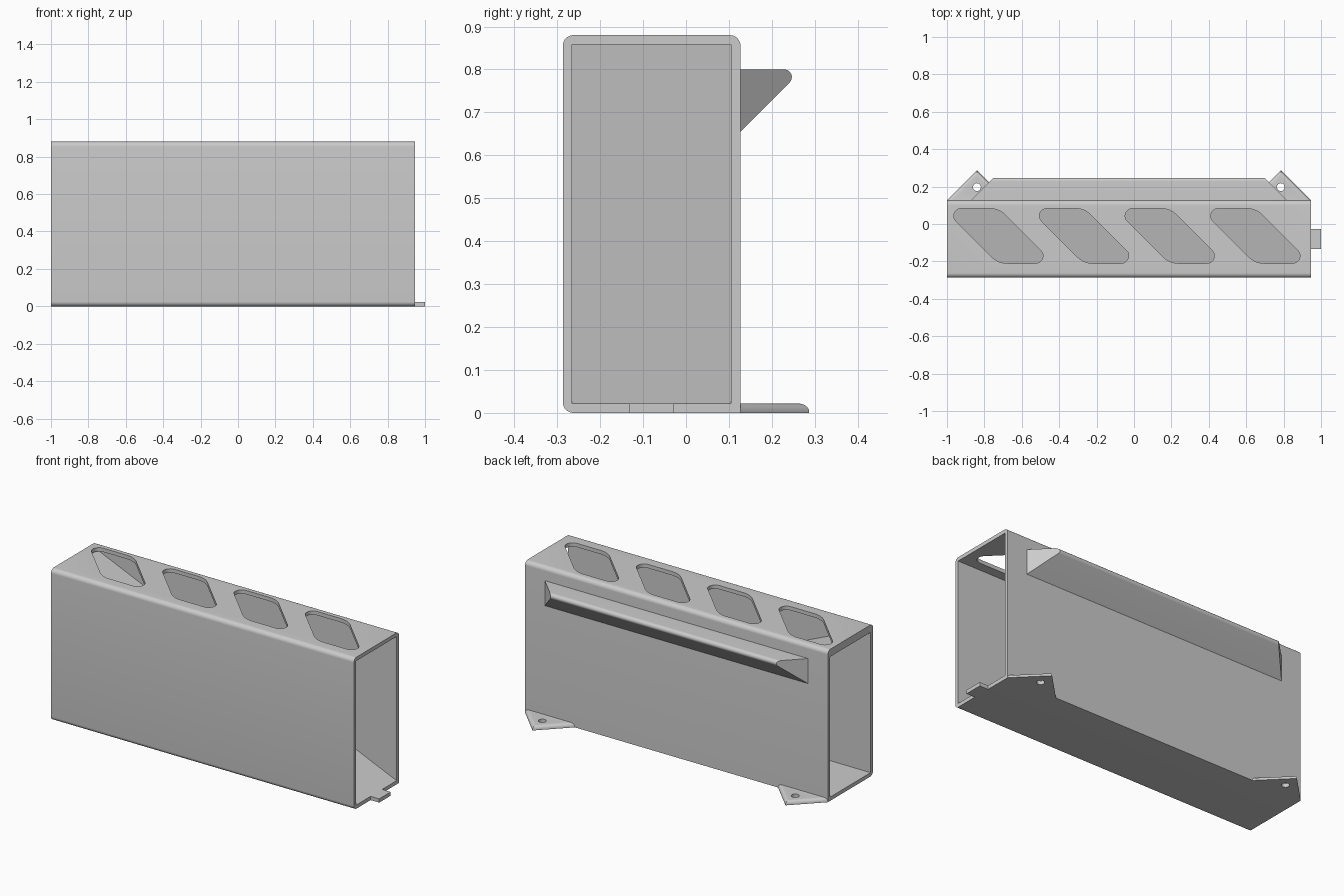
import bpy, bmesh, math
from mathutils import Vector

if "Cube" in bpy.data.objects:
    bpy.data.objects.remove(bpy.data.objects["Cube"], do_unlink=True)

# Material
grey = bpy.data.materials.new("light grey")
grey.use_nodes = True
colour = (0.6, 0.6, 0.6, 1)
grey.diffuse_color = colour
grey.node_tree.nodes["Principled BSDF"].inputs["Base Color"].default_value = colour

# Main dimensions
X0, X1 = -1.0, 0.945
Y0, Y1 = -0.287, 0.127
H, T = 0.88, 0.022
MID = (X0 + X1) / 2


def fillet(corners, steps=8):
    """Round the corners (a, b, radius) of a closed 2D outline."""
    out = []
    for i, (a, b, r) in enumerate(corners):
        p = Vector((a, b))
        if r == 0:
            out.append(p)
            continue
        u = (Vector(corners[i - 1][:2]) - p).normalized()
        v = (Vector(corners[(i + 1) % len(corners)][:2]) - p).normalized()
        half = u.angle(v) / 2
        centre = p + (u + v).normalized() * r / math.sin(half)
        start = p + u * r / math.tan(half) - centre
        end = p + v * r / math.tan(half) - centre
        sweep = math.pi - 2 * half
        for k in range(steps + 1):
            t = k / steps
            out.append(centre + (start * math.sin((1 - t) * sweep)
                                 + end * math.sin(t * sweep)) / math.sin(sweep))
    return out


def prism(name, outline, axis, lo, hi):
    """Extrude a 2D outline along an axis (the outline uses the other two)."""
    place = {"x": lambda p, h: (h, p[0], p[1]),
             "y": lambda p, h: (p[0], h, p[1]),
             "z": lambda p, h: (p[0], p[1], h)}[axis]
    bm = bmesh.new()
    a = [bm.verts.new(place(p, lo)) for p in outline]
    b = [bm.verts.new(place(p, hi)) for p in outline]
    bm.faces.new(a)
    bm.faces.new(b)
    for i in range(len(a)):
        bm.faces.new((a[i - 1], a[i], b[i], b[i - 1]))
    bmesh.ops.recalc_face_normals(bm, faces=bm.faces)
    mesh = bpy.data.meshes.new(name)
    bm.to_mesh(mesh)
    bm.free()
    mesh.materials.append(grey)
    obj = bpy.data.objects.new(name, mesh)
    bpy.context.collection.objects.link(obj)
    return obj


def select(obj):
    bpy.ops.object.select_all(action="DESELECT")
    bpy.context.view_layer.objects.active = obj
    obj.select_set(True)


def cut(obj, cutter):
    mod = obj.modifiers.new("cut", "BOOLEAN")
    mod.operation, mod.solver, mod.object = "DIFFERENCE", "EXACT", cutter
    select(obj)
    bpy.ops.object.modifier_apply(modifier=mod.name)
    bpy.data.objects.remove(cutter, do_unlink=True)


def smooth(obj):
    select(obj)
    bpy.ops.object.shade_smooth_by_angle(angle=math.radians(30))


# Open-ended housing with rounded outer edges
R = 0.025
housing = prism("housing", fillet([(Y0, 0, R), (Y1, 0, 0), (Y1, H, R), (Y0, H, R)]),
                "x", X0, X1)
inside = [(Y0 + T, T), (Y1 - T, T), (Y1 - T, H - T), (Y0 + T, H - T)]
cut(housing, prism("bore", inside, "x", X0 - 0.1, X1 + 0.1))

# Four slanted windows in the top
for i in range(4):
    s = i * 0.458
    window = fillet([(-1.02 + s, 0.083, 0.04), (-0.723 + s, 0.083, 0.12),
                     (-0.43 + s, -0.21, 0.04), (-0.727 + s, -0.21, 0.12)])
    cut(housing, prism("window_cutter", window, "z", H - 0.1, H + 0.1))
smooth(housing)

# Sloping inner ramp
prism("ramp", [(X1, T), (X0, H - T), (X0, H - 2 * T), (X1 - 0.055, T)],
      "y", Y0 + T, Y1 - T)

# End tab
prism("end_tab", [(X1, -0.133), (1, -0.133), (1, -0.028), (X1, -0.028)], "z", 0, T)

# Rear rail with mitred ends
rail = prism("rear_rail", fillet([(Y1, 0.8, 0), (0.272, 0.8, 0.018), (Y1, 0.655, 0)]),
             "x", MID - 0.845, MID + 0.845)
for v in rail.data.vertices:
    v.co.x += (v.co.y - Y1) * (1 if v.co.x < MID else -1)
smooth(rail)

# Mounting ears with screw holes and rounded upper edges
for name, x in (("right_ear", X0 + 0.16), ("left_ear", X1 - 0.16)):
    ear = prism(name, [(x - 0.16, Y1), (x + 0.16, Y1), (x, Y1 + 0.16)], "z", 0, T)
    bm = bmesh.new()
    bm.from_mesh(ear.data)
    rim = [e for e in bm.edges if all(v.co.z > T / 2 for v in e.verts)
           and any(v.co.y > Y1 + 0.1 for v in e.verts)]
    bmesh.ops.bevel(bm, geom=rim, offset=0.019, segments=5, profile=0.5,
                    affect="EDGES")
    bm.to_mesh(ear.data)
    bm.free()
    ring = [(x + 0.021 * math.cos(k * math.tau / 24),
             0.197 + 0.021 * math.sin(k * math.tau / 24)) for k in range(24)]
    cut(ear, prism("hole_cutter", ring, "z", -0.1, 0.1))
    smooth(ear)
